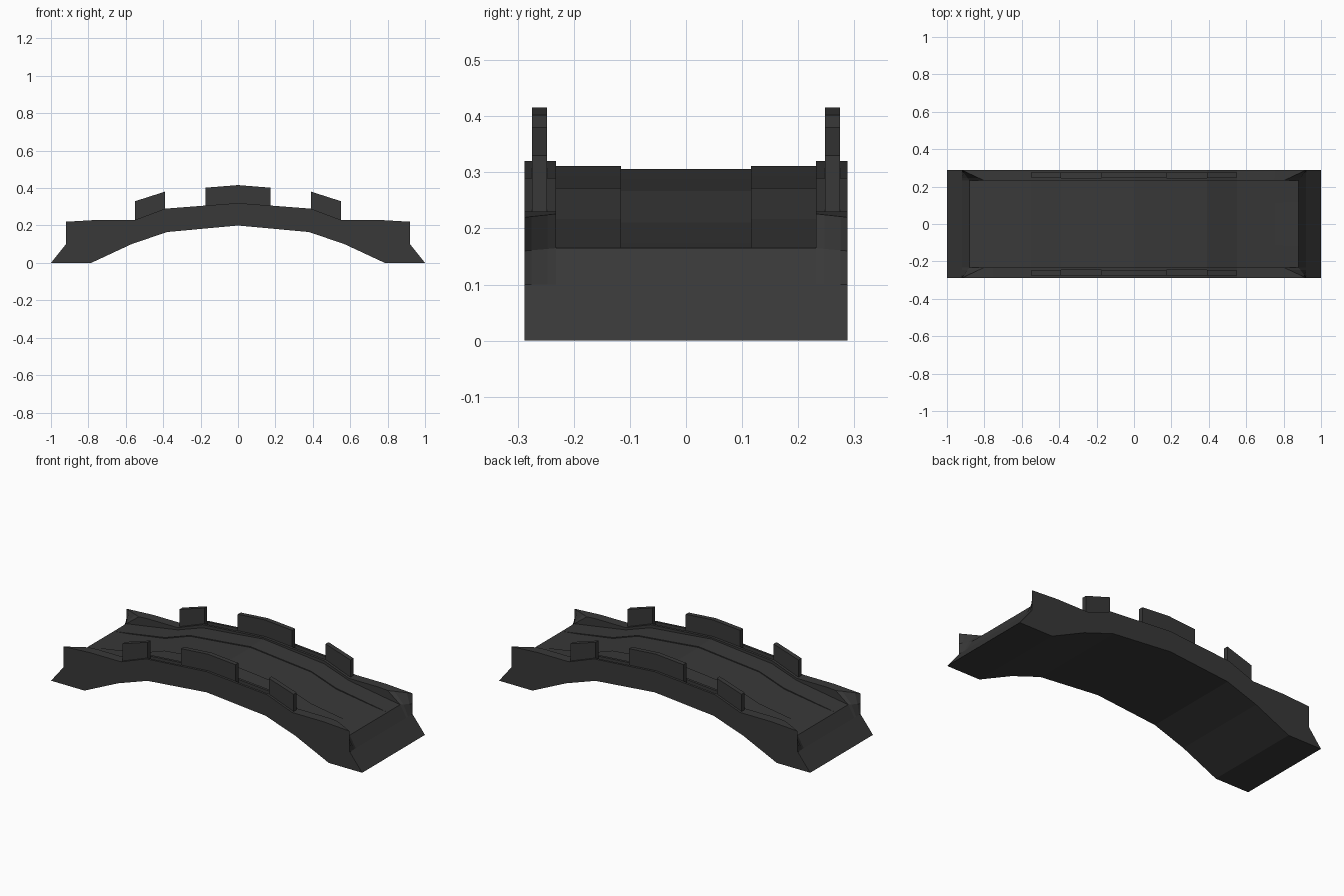
import bpy, bmesh

if "Cube" in bpy.data.objects:
    bpy.data.objects.remove(bpy.data.objects["Cube"])

mat = bpy.data.materials.new("dark stone grey")
mat.diffuse_color = (0.04, 0.04, 0.04, 1)
mat.use_nodes = True
mat.node_tree.nodes["Principled BSDF"].inputs["Base Color"].default_value = mat.diffuse_color


def loft(name, sections):
    """Skin a row of (y, [(x, z), ...]) outlines and cap both ends."""
    bm = bmesh.new()
    rings = [[bm.verts.new((x, y, z)) for x, z in pts] for y, pts in sections]
    n = len(rings[0])
    for a, b in zip(rings, rings[1:]):
        for i in range(n):
            j = (i + 1) % n
            bm.faces.new((a[i], a[j], b[j], b[i]))
    bm.faces.new(rings[0])
    bm.faces.new(rings[-1][::-1])
    bmesh.ops.remove_doubles(bm, verts=bm.verts, dist=0.0004)
    bmesh.ops.dissolve_degenerate(bm, edges=bm.edges, dist=0.0004)
    bmesh.ops.recalc_face_normals(bm, faces=bm.faces)
    me = bpy.data.meshes.new(name)
    bm.to_mesh(me)
    bm.free()
    me.materials.append(mat)
    ob = bpy.data.objects.new(name, me)
    bpy.context.collection.objects.link(ob)
    return ob


# Underside arch and sloped foot, shared by every lengthwise outline
FOOT = [(0.92, 0.10), (1.0, 0), (0.785, 0), (0.57, 0.10), (0.38, 0.165), (0, 0.20)]


def outline(top, end, groove=0.0):
    """Full outline from top heights at the arch breaks and two end points."""
    z0, z1, z2, z3, z4 = top
    half = [(0, z0), (0.175, z1), (0.175, z1 - groove), (0.39, z2 - groove),
            (0.39, z2), (0.55, z3), (0.75, z4)] + end + FOOT
    left = [(-x, z) for x, z in half[1:-1]][::-1]
    return half + left


CURB = (0.32, 0.3065, 0.29, 0.23, 0.23)
STRIP = (0.311, 0.293, 0.272, 0.217, 0.185)
LANE = (0.306, 0.288, 0.267, 0.211, 0.181)
OUT_END = [(0.92, 0.22), (0.92, 0.16)]
IN_END = [(0.80, 0.226), (0.88, 0.165)]


def curb_at(y, groove=0.0):
    t = (0.288 - y) / (0.288 - 0.232)
    end = [(a[0] + (b[0] - a[0]) * t, a[1] + (b[1] - a[1]) * t)
           for a, b in zip(OUT_END, IN_END)]
    return y, outline(CURB, end, groove)


# Bridge body: curbs with railing grooves, raised side strips, centre lane
side = [curb_at(0.288), curb_at(0.275), curb_at(0.275, 0.018),
        curb_at(0.247, 0.018), curb_at(0.247), curb_at(0.232),
        (0.232, outline(STRIP, [(0.80, 0.177), (0.88, 0.165)])),
        (0.116, outline(STRIP, [(0.80, 0.177), (0.88, 0.165)])),
        (0.116, outline(LANE, [(0.80, 0.174), (0.88, 0.165)]))]
loft("bridge_body", [(-y, p) for y, p in side] + side[::-1])

# Railing panels standing on the curbs
centre = [(-0.175, 0.285), (0.175, 0.285), (0.175, 0.402), (0, 0.416), (-0.175, 0.402)]
outer = [(0.39, 0.27), (0.55, 0.222), (0.55, 0.33), (0.39, 0.381)]
for s, sname in ((-1, "front"), (1, "back")):
    ys = (s * 0.2475, s * 0.2745)
    loft(f"{sname}_centre_panel", [(y, centre) for y in ys])
    for m, mname in ((-1, "left"), (1, "right")):
        loft(f"{sname}_{mname}_panel", [(y, [(m * x, z) for x, z in outer]) for y in ys])
